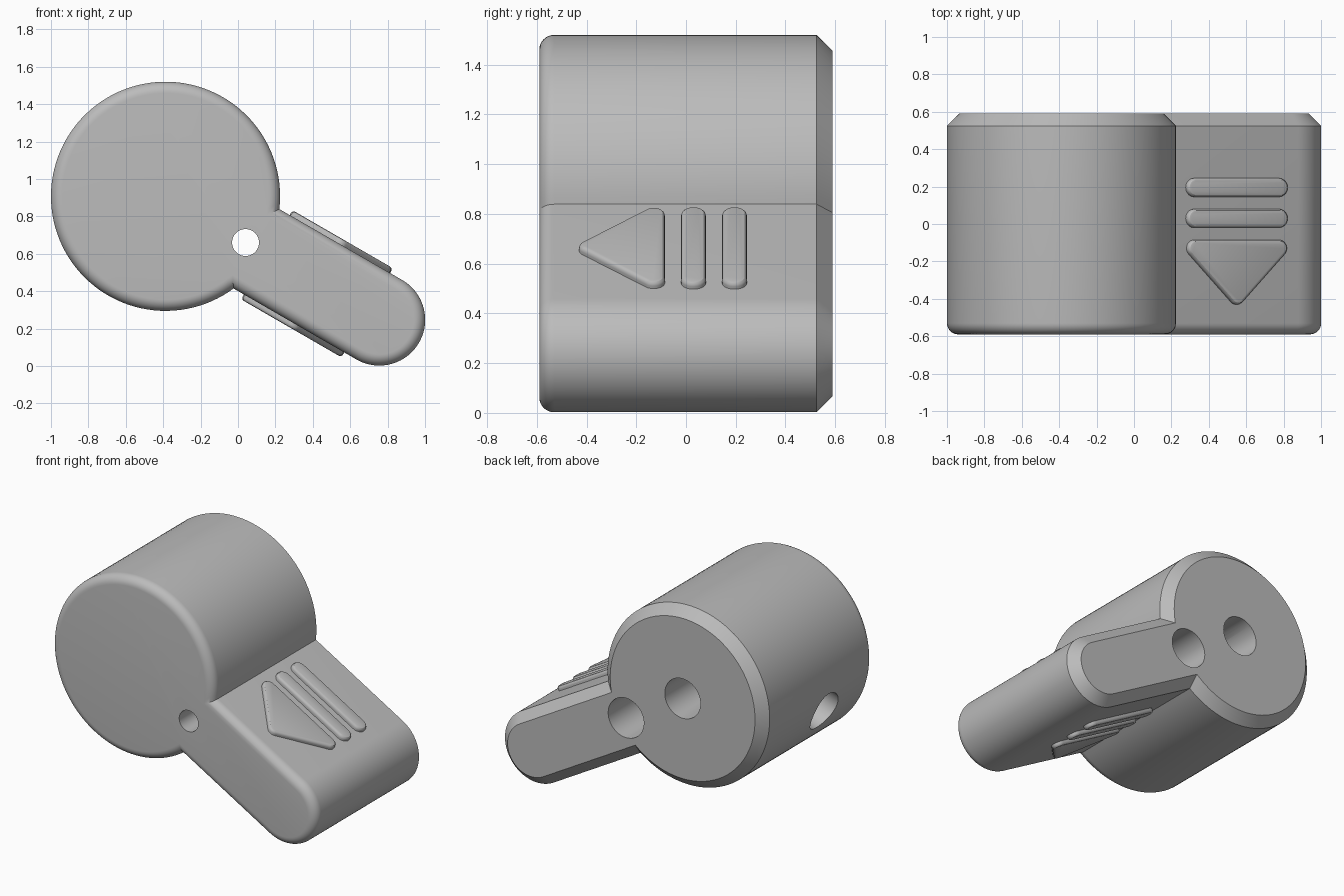
import bpy, bmesh, math
from mathutils import Vector

if "Cube" in bpy.data.objects:
    bpy.data.objects.remove(bpy.data.objects["Cube"])

DRUM_R, ARM_R, ARM_LEN, HALF = 0.6125, 0.245, 1.32, 0.59
ORIGIN = (-0.3875, 0, 0.9075)      # drum centre; parts are built along the arm axis
TILT = math.radians(30)

grey = bpy.data.materials.new("grey_plastic")
grey.use_nodes = True
grey.diffuse_color = (0.5, 0.5, 0.5, 1)
grey.node_tree.nodes["Principled BSDF"].inputs["Base Color"].default_value = grey.diffuse_color


def loft(name, rings):
    """Skin a stack of matching closed rings and cap both ends."""
    bm = bmesh.new()
    loops = [[bm.verts.new(p) for p in ring] for ring in rings]
    for a, b in zip(loops, loops[1:]):
        for i in range(len(a)):
            j = (i + 1) % len(a)
            bm.faces.new((a[i], a[j], b[j], b[i]))
    bm.faces.new(loops[0])
    bm.faces.new(loops[-1])
    bmesh.ops.recalc_face_normals(bm, faces=bm.faces)
    mesh = bpy.data.meshes.new(name)
    bm.to_mesh(mesh)
    bm.free()
    mesh.materials.append(grey)
    obj = bpy.data.objects.new(name, mesh)
    bpy.context.collection.objects.link(obj)
    obj.location = ORIGIN
    obj.rotation_euler = (0, TILT, 0)
    return obj


def smooth(obj):
    bpy.ops.object.select_all(action='DESELECT')
    obj.select_set(True)
    bpy.context.view_layer.objects.active = obj
    bpy.ops.object.shade_smooth_by_angle(angle=math.radians(30))


def arc(cu, cv, r, start, end, n):
    angles = [start + (end - start) * i / n for i in range(n + 1)]
    return [(cu + r * math.cos(a), cv + r * math.sin(a)) for a in angles]


def body_ring(y, inset):
    """Drum circle joined to the round-ended arm, both shrunk by inset."""
    R, r = DRUM_R - inset, ARM_R - inset
    corner = math.asin(r / R)
    outline = arc(0, 0, R, corner, math.tau - corner, 96)
    outline += arc(ARM_LEN, 0, r, -math.pi / 2, math.pi / 2, 40)
    return [(u, y, v) for u, v in outline]


# Body: rounded front rim, straight wall, chamfered back rim
FILLET, CHAMFER = 0.06, 0.065
rings = []
for i in range(9):
    a = i / 8 * math.pi / 2
    rings.append(body_ring(-HALF + FILLET * (1 - math.sin(a)), FILLET * (1 - math.cos(a))))
rings.reverse()
rings = rings[::-1] if rings[0][0][1] > rings[-1][0][1] else rings
rings += [body_ring(HALF - CHAMFER, 0), body_ring(HALF, CHAMFER)]
body = loft("knob_body", rings)


def drill(start, end, radius):
    """Cut a round hole through the body between two points."""
    start, end = Vector(start), Vector(end)
    turn = (end - start).to_track_quat('Z', 'Y')
    circle = [turn @ Vector((u, v, 0)) for u, v in arc(0, 0, radius, 0, math.tau, 48)[:-1]]
    cutter = loft("hole_cutter", [[p + start for p in circle], [p + end for p in circle]])
    cutter.hide_render = True
    mod = body.modifiers.new("hole", 'BOOLEAN')
    mod.operation = 'DIFFERENCE'
    mod.solver = 'EXACT'
    mod.object = cutter
    bpy.context.view_layer.objects.active = body
    bpy.ops.object.modifier_apply(modifier=mod.name)
    bpy.data.objects.remove(cutter)


# Screw hole with wide back bore, blind shaft hole, side set-screw hole
HOLE_U, BORE = 0.494, 0.135
drill((HOLE_U, -1, 0), (HOLE_U, 1, 0), 0.072)
drill((HOLE_U, -0.35, 0), (HOLE_U, 1, 0), BORE)
drill((0, -0.35, 0), (0, 1, 0), BORE)
side = math.radians(230)
drill((0, -0.12, 0), (math.cos(side), -0.12, math.sin(side)), BORE)
smooth(body)


def raised_plate(name, centres, radius, sign):
    """Round-cornered plate on the arm; centres run counter-clockwise in (u, y)."""
    def outline(r, height):
        pts = []
        for i, (u, y) in enumerate(centres):
            pu, py = centres[i - 1]
            nu, ny = centres[(i + 1) % len(centres)]
            start = math.atan2(y - py, u - pu) - math.pi / 2
            end = math.atan2(ny - y, nu - u) - math.pi / 2
            pts += arc(u, y, r, start, start + (end - start) % math.tau, 10)
        return [(pu, py, sign * (ARM_R + height)) for pu, py in pts]

    layers = [outline(radius, -0.02), outline(radius, 0.012)]
    for a in (30, 60, 90):
        t = math.radians(a)
        layers.append(outline(radius - 0.018 * (1 - math.cos(t)), 0.012 + 0.018 * math.sin(t)))
    smooth(loft(name, layers))


# Arrow and two bars on both flat sides of the arm
LOW, HIGH, MID = 0.675, 1.195, 0.935
for label, sign in (("upper", 1), ("lower", -1)):
    raised_plate(label + "_arrow", [(LOW, -0.13), (MID, -0.385), (HIGH, -0.13)], 0.045, sign)
    for i, y in enumerate((0.03, 0.195)):
        raised_plate(f"{label}_bar_{i + 1}", [(LOW, y), (HIGH, y)], 0.05, sign)
